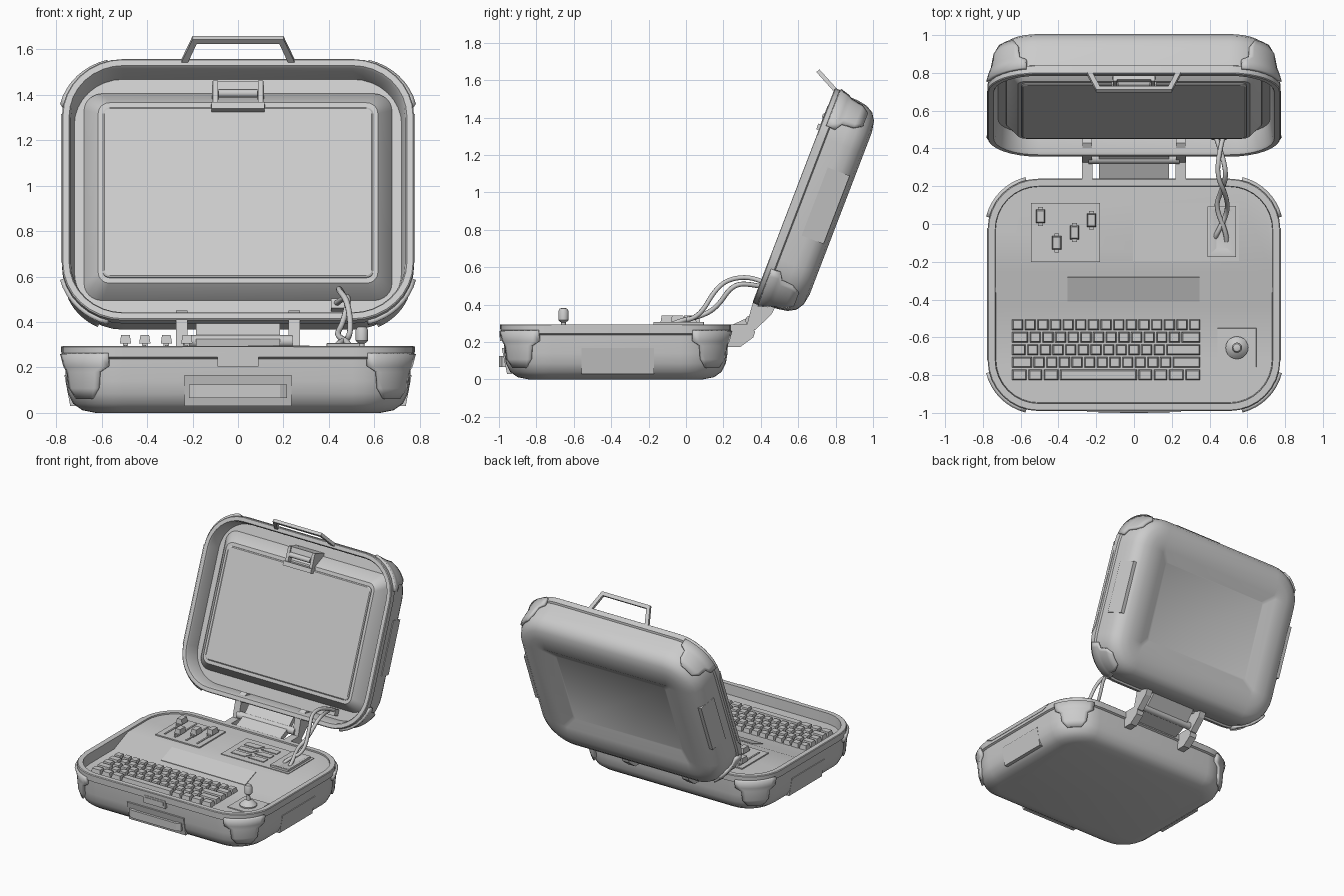
import bpy, bmesh
from math import radians, cos, sin, pi
from mathutils import Matrix, Vector

if "Cube" in bpy.data.objects:
    bpy.data.objects.remove(bpy.data.objects["Cube"])

I = Matrix.Identity(4)
T = lambda x, y, z: Matrix.Translation((x, y, z))
RX = lambda a: Matrix.Rotation(radians(a), 4, 'X')
YZ = Matrix(((0, 0, 1), (1, 0, 0), (0, 1, 0))).to_4x4()      # profile in y,z extruded along x
BASE = T(0, -0.99, 0)                                        # case-half frames: opening faces local +z
LID = T(0, 0.607, 0.313) @ RX(69)
LID_SHELL = LID @ Matrix.Diagonal((1, 1, 0.915, 1))
HX, HY, R = 0.775, 0.615, 0.27


def finish(name, bm, M=I, smooth=True):
    bmesh.ops.remove_doubles(bm, verts=bm.verts, dist=1e-5)
    bmesh.ops.recalc_face_normals(bm, faces=bm.faces)
    me = bpy.data.meshes.new(name)
    bm.to_mesh(me)
    bm.free()
    me.transform(M)
    ob = bpy.data.objects.new(name, me)
    bpy.context.collection.objects.link(ob)
    if smooth:
        bpy.ops.object.select_all(action='DESELECT')
        ob.select_set(True)
        bpy.context.view_layer.objects.active = ob
        bpy.ops.object.shade_smooth_by_angle(angle=radians(32))
    return ob


def ring(cx, cy, hx, hy, r, z, n=8):
    """Rounded rectangle (or circle when hx = hy = r)."""
    pts = []
    for k, (sx, sy) in enumerate(((1, 1), (-1, 1), (-1, -1), (1, -1))):
        for i in range(n + 1):
            a = pi / 2 * (k + i / n)
            pts.append((cx + sx * (hx - r) + r * cos(a), cy + sy * (hy - r) + r * sin(a), z))
    return pts


def loft_bm(rings):
    bm = bmesh.new()
    vs = [[bm.verts.new(p) for p in r] for r in rings]
    n = len(vs[0])
    for a, b in zip(vs, vs[1:]):
        for i in range(n):
            bm.faces.new((a[i], a[(i + 1) % n], b[(i + 1) % n], b[i]))
    bm.faces.new(vs[0][::-1])
    bm.faces.new(vs[-1])
    return bm


def loft(name, rings, M=I):
    return finish(name, loft_bm(rings), M)


def turned(name, profile, M=I):
    return loft(name, [ring(0, 0, r, r, r, z, 5) for r, z in profile], M)


def boxes(name, items, M=I, taper=0.0):
    """Boxes x0,x1,y0,y1,z0,z1 in one object, tops drawn in by taper."""
    bm = bmesh.new()
    for x0, x1, y0, y1, z0, z1 in items:
        v = [[bm.verts.new((x, y, z)) for x, y in ((x0 + t, y0 + t), (x1 - t, y0 + t), (x1 - t, y1 - t), (x0 + t, y1 - t))]
             for z, t in ((z0, 0), (z1, taper))]
        for i in range(4):
            j = (i + 1) % 4
            bm.faces.new((v[0][i], v[0][j], v[1][j], v[1][i]))
        bm.faces.new(v[0][::-1])
        bm.faces.new(v[1])
    return finish(name, bm, M, False)


def prism(name, pts, depth, M=I):
    return finish(name, loft_bm([[(x, y, z) for x, y in pts] for z in (0, depth)]), M, False)


def case_ring(inset, z):
    return ring(0, HY, HX - inset, HY - inset, max(R - inset, 0.02), z)


# Outer wall profile shared by both halves: (inset, height)
WALL = [(.15, 0), (.09, .012), (.05, .04), (.027, .085), (.018, .14), (.014, .238),
        (0, .245), (0, .29), (.005, .295)]


def wall_inset(z):
    for (i0, z0), (i1, z1) in zip(WALL, WALL[1:]):
        if z <= z1:
            return i0 + (i1 - i0) * (z - z0) / (z1 - z0)


def case_half(name, M, back, inner):
    loft(name + "_shell", [case_ring(*p) for p in back + WALL + inner], M)
    # corner guards wrapped round the rounded corners
    for k, (sx, sy) in enumerate(((1, 1), (-1, 1), (-1, -1), (1, -1))):
        bm = bmesh.new()
        rows = []
        for z, half in ((.262, 31), (.205, 31), (.18, 22), (.11, 20), (.065, 12)):
            r = R - wall_inset(z) + .006
            angs = [radians(45 + 90 * k + half * (j / 4 - 1)) for j in range(9)]
            rows.append([bm.verts.new((sx * (HX - R) + r * cos(a), HY + sy * (HY - R) + r * sin(a), z)) for a in angs])
        for a, b in zip(rows, rows[1:]):
            for j in range(8):
                bm.faces.new((a[j], a[j + 1], b[j + 1], b[j]))
        g = finish(f"{name}_corner_guard_{k}", bm, M)
        m = g.modifiers.new("thickness", 'SOLIDIFY')
        m.thickness, m.offset = .022, 0
    # flat side panels and stepped rim strips
    for s in (-1, 1):
        prism(f"{name}_side_panel_{s}", [(s * .69, .167), (s * .764, .167), (s * .738, .03), (s * .69, .03)],
              .39, M @ T(0, .82, 0) @ RX(90))
        prism(f"{name}_rim_strip_{s}", [(.33, .266), (.90, .266), (.97, .293), (.27, .293)],
              .012, M @ T(s * .772 - .006, 0, 0) @ YZ)


case_half("base", BASE, [], [(.04, .295), (.046, .2)])
case_half("lid", LID_SHELL, [(.32, .04), (.25, 0)], [(.032, .295), (.04, .28), (.055, .175)])

# Console deck: high rear, sloped step, low front
bm = loft_bm([ring(0, -.375, HX - .042, HY - .042, R - .042, z) for z in (.19, .285)])
for y in (-.26, -.43):
    bmesh.ops.bisect_plane(bm, geom=bm.verts[:] + bm.edges[:] + bm.faces[:], plane_co=(0, y, 0), plane_no=(0, 1, 0))
for v in bm.verts:
    if v.co.z > .2:
        v.co.z = .22 + .065 * min(max((v.co.y + .43) / .17, 0), 1)
finish("console_deck", bm)

# Slope display
boxes("console_display", [(-.355, .35, -.072, .072, -.01, .004)], T(0, -.345, .2525) @ RX(20.9), .003)

# Keyboard rows as key widths in units
U = 1.005 / 15
keys = []
for r, widths in enumerate(([1] * 15, [1.4] + [1] * 12 + [1.6], [1.2] + [1] * 11 + [2.8],
                            [1.7] + [1] * 11 + [2.3], [1.3, 1.2, 1.3, 6.2, 1.2, 1.2, 1.3, 1.3])):
    x, y = -.65, -.533 - r * .0665
    for w in widths:
        keys.append((x + .004, x + w * U - .004, y - .029, y + .029, .215, .252))
        x += w * U
boxes("keyboard_keys", keys, I, .007)

# Slider bank
boxes("slider_panel", [(-.545, -.18, -.2, .11, .28, .294)])
sliders = ((-.495, .04), (-.41, -.1), (-.315, -.045), (-.225, .02))
boxes("slider_tracks", [(x - .006, x + .006, -.165, .09, .29, .299) for x, y in sliders])
boxes("slider_stems", [(x - .012, x + .012, y - .05, y + .05, .29, .308) for x, y in sliders])
boxes("slider_caps", [(x - .025, x + .025, y - .036, y + .036, .305, .342) for x, y in sliders], I, .006)

# Vent panel with slanted slats
boxes("vent_panel", [(-.005, .555, -.195, .11, .28, .29)])
for i in range(3):
    y = .008 - i * .077
    prism(f"vent_left_{i}", [(.045, y), (.155, y), (.185, y + .05), (.045, y + .05)], .009, T(0, 0, .287))
    prism(f"vent_right_{i}", [(.185, y), (.315, y), (.315, y + .05), (.215, y + .05)], .009, T(0, 0, .287))

# Cable socket: frame sloping inward
loft("cable_socket", [ring(.465, -.04, .075 - i, .135 - i, .002, z, 1)
                      for i, z in ((0, .28), (0, .306), (.008, .308), (.045, .292))])

# Joystick
boxes("joystick_plate", [(.44, .65, -.76, -.55, .21, .226)], I, .003)
turned("joystick", [(.06, .22), (.06, .235), (.05, .245), (.035, .258), (.014, .268), (.012, .305), (.02, .31),
                    (.027, .318), (.027, .365), (.02, .378), (.012, .381)], T(.545, -.655, 0))

# Front carrying handle, backing plate and catch
prism("front_panel", [(-.93, .167), (-.985, .167), (-.957, .03), (-.93, .03)], .47, T(-.235, 0, 0) @ YZ)
prism("front_handle", [(-.215, -.955), (-.215, -.985), (-.185, -1), (.185, -1), (.215, -.985), (.215, -.955),
                       (.19, -.955), (.175, -.982), (-.175, -.982), (-.19, -.955)], .058, T(0, 0, .066))
boxes("front_catch", [(-.09, .09, -.994, -.95, .205, .262), (-.075, .075, -.998, -.95, .225, .25)])
prism("front_rim_strip", [(-.18, .268), (.18, .268), (.25, .293), (-.25, .293)], .01, T(0, -.984, 0) @ RX(90))

# Hinge: paired knuckles, rod and plate
for s in (-1, 1):
    M = T(s * .248 - .028, 0, 0) @ YZ
    prism(f"hinge_lower_{s}", [(.2, .295), (.335, .295), (.37, .255), (.36, .225), (.29, .173), (.2, .173)], .056, M)
    prism(f"hinge_upper_{s}", [(.325, .29), (.335, .33), (.36, .42), (.43, .45), (.49, .41), (.455, .345),
                               (.37, .265), (.34, .26)], .05, M @ T(0, 0, .003))
turned("hinge_rod", [(.027, -.24), (.027, .24)], T(0, .345, .315) @ Matrix.Rotation(pi / 2, 4, 'Y'))
prism("hinge_plate", [(.22, .28), (.33, .33), (.43, .42), (.45, .40), (.35, .295), (.23, .25)], .37, T(-.185, 0, 0) @ YZ)

# Lid screen on its raised surround
loft("screen_surround", [ring(0, .62, .68, .49, .08, .15), ring(0, .62, .675, .485, .08, .168),
                         ring(0, .61, .615, .425, .05, .238)], LID)
loft("screen", [ring(0, .61, .595, .40, .03, .23), ring(0, .61, .595, .40, .03, .244),
                ring(0, .61, .588, .393, .025, .249)], LID)

# Lid latch above the screen
boxes("lid_latch", [(-.115, .115, 1.075, 1.13, .16, .262), (-.115, -.085, 1.0, 1.13, .16, .272),
                    (.085, .115, 1.0, 1.13, .16, .272), (-.12, .12, .985, 1.025, .2, .284)], LID, .004)
turned("lid_latch_roller", [(.018, -.085), (.018, .085)], LID @ T(0, 1.07, .262) @ Matrix.Rotation(pi / 2, 4, 'Y'))

# Lid handle leaning forward
prism("lid_handle", [(-.265, -.03), (-.2, .152), (.2, .152), (.265, -.03), (.235, -.03), (.182, .125),
                     (-.182, .125), (-.235, -.03)], .022, T(0, .815, 1.545) @ RX(132))

# Cables from socket to lid port
boxes("lid_cable_port", [(.41, .49, .08, .125, .15, .205)], LID)
for i, pts in enumerate(([(.43, -.07, .285), (.44, -.05, .31), (.50, .07, .33), (.485, .16, .49), (.44, .25, .545),
                          (.45, .38, .545), (.475, .47, .49)],
                         [(.49, -.09, .285), (.49, -.05, .31), (.43, .09, .34), (.46, .17, .39), (.49, .25, .51),
                          (.47, .36, .51), (.43, .47, .48)])):
    cu = bpy.data.curves.new(f"cable_{i}", 'CURVE')
    cu.dimensions, cu.bevel_depth, cu.bevel_resolution, cu.use_fill_caps = '3D', .013, 2, True
    sp = cu.splines.new('NURBS')
    sp.points.add(len(pts) - 1)
    for p, c in zip(sp.points, pts):
        p.co = (*c, 1)
    sp.order_u, sp.use_endpoint_u, sp.resolution_u = 3, True, 5
    ob = bpy.data.objects.new(f"cable_{i}", cu)
    bpy.context.collection.objects.link(ob)
    bpy.ops.object.select_all(action='DESELECT')
    ob.select_set(True)
    bpy.context.view_layer.objects.active = ob
    bpy.ops.object.convert(target='MESH')
